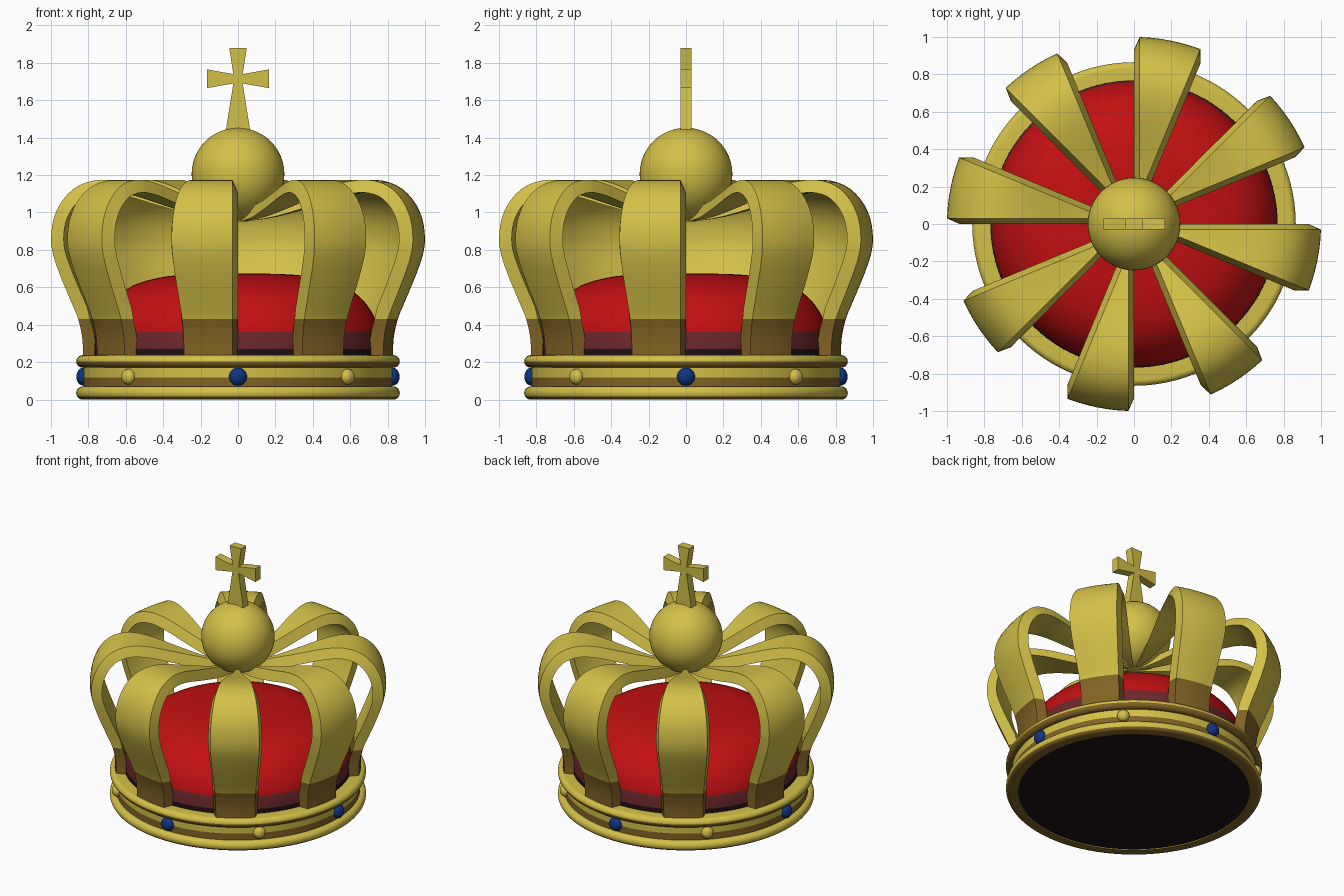
import bpy, bmesh, math
from mathutils import Vector

if "Cube" in bpy.data.objects:
    bpy.data.objects.remove(bpy.data.objects["Cube"])


def mat(name, rgb):
    m = bpy.data.materials.new(name)
    m.diffuse_color = (*rgb, 1)
    m.use_nodes = True
    m.node_tree.nodes["Principled BSDF"].inputs["Base Color"].default_value = m.diffuse_color
    return m


GOLD = mat("gold", (0.65, 0.53, 0.065))
BROWN = mat("dark_gold", (0.22, 0.125, 0.018))
RED = mat("red_velvet", (0.54, 0.005, 0.006))
DARK_RED = mat("dark_red", (0.15, 0.02, 0.025))
BLACK = mat("near_black", (0.013, 0.006, 0.007))
BLUE = mat("blue_gem", (0.005, 0.035, 0.22))


def finish(name, bm, mats, rule=None, angle=40):
    bmesh.ops.remove_doubles(bm, verts=bm.verts, dist=1e-5)
    bmesh.ops.recalc_face_normals(bm, faces=bm.faces)
    if rule:
        for f in bm.faces:
            f.material_index = rule(f.calc_center_median())
    me = bpy.data.meshes.new(name)
    bm.to_mesh(me)
    bm.free()
    for m in mats:
        me.materials.append(m)
    ob = bpy.data.objects.new(name, me)
    bpy.context.collection.objects.link(ob)
    bpy.ops.object.select_all(action='DESELECT')
    ob.select_set(True)
    bpy.context.view_layer.objects.active = ob
    bpy.ops.object.shade_smooth_by_angle(angle=math.radians(angle))
    return ob


def smooth_curve(pts, n=4):
    """Catmull-Rom curve through the points."""
    v = [Vector(p) for p in pts]
    v = [2 * v[0] - v[1]] + v + [2 * v[-1] - v[-2]]
    out = []
    for i in range(1, len(v) - 2):
        a, b, c, d = v[i - 1:i + 3]
        for k in range(n):
            t = k / n
            out.append(0.5 * (2 * b + (c - a) * t + (2 * a - 5 * b + 4 * c - d) * t * t
                              + (3 * b - a - 3 * c + d) * t ** 3))
    return out + [v[-2]]


def lathe(name, profile, mats, rule=None, closed=False, n=96, angle=40):
    bm = bmesh.new()
    rings = []
    for r, z in profile:
        rings.append([bm.verts.new((r * math.cos(2 * math.pi * i / n),
                                    r * math.sin(2 * math.pi * i / n), z)) for i in range(n)])
    for j in range(len(rings) if closed else len(rings) - 1):
        a, b = rings[j], rings[(j + 1) % len(rings)]
        for i in range(n):
            k = (i + 1) % n
            bm.faces.new((a[i], a[k], b[k], b[i]))
    return finish(name, bm, mats, rule, angle)


# Base rings: rounded outside, flat shelf inside
def base_ring(name, zc, half, r_in, split):
    prof = [(r_in, zc - half)]
    prof += [(0.832 + 0.033 * math.cos(a), zc + half * math.sin(a))
             for a in [math.radians(-90 + 15 * i) for i in range(13)]]
    prof += [(r_in, zc + half)]
    lathe(name, prof, [GOLD, BROWN], lambda c: 1 if c.z < split else 0, True)


base_ring("lower_ring", 0.035, 0.035, 0.78, 0.018)
base_ring("upper_ring", 0.204, 0.033, 0.75, 0.204)

# Band between the rings
lathe("band", [(0.825, 0.05), (0.825, 0.118), (0.825, 0.19)], [GOLD, BROWN],
      lambda c: 1 if c.z < 0.118 else 0)

# Underside
lathe("underside", [(0.0, 0.006), (0.79, 0.006)], [BLACK])

# Velvet cap
cap = [(0.765, 0.2), (0.768, 0.27), (0.757, 0.36), (0.725, 0.45), (0.66, 0.54),
       (0.56, 0.61), (0.42, 0.652), (0.25, 0.67), (0.0, 0.675)]
lathe("velvet_cap", smooth_curve(cap), [RED, DARK_RED, BLACK],
      lambda c: 2 if c.z < 0.27 else 1 if c.z < 0.36 else 0)

# Arches: a profile swept over a 22.5 degree sector, outer face slightly narrower
outer = smooth_curve([(0.83, 0.2), (0.832, 0.32), (0.855, 0.43), (0.9, 0.54), (0.95, 0.66),
                      (0.988, 0.77), (1.0, 0.86), (0.985, 0.97), (0.935, 1.07),
                      (0.85, 1.145), (0.73, 1.175), (0.59, 1.157), (0.4, 1.1),
                      (0.2, 1.045), (0.04, 1.02)], 3)
inner = []
for i, p in enumerate(outer):
    t = (outer[min(i + 1, len(outer) - 1)] - outer[max(i - 1, 0)]).normalized()
    q = p + Vector((-t.y, t.x)) * 0.068
    if p.y < 0.431:
        q.y = p.y  # keep the colour break level
    inner.append(Vector((max(q.x, 0.02), q.y)))
SEG, SECTOR = 6, math.radians(22.5)


def arch(name, start):
    bm = bmesh.new()

    def row(p, inset):
        e = min(inset / p.x, SECTOR * 0.3)
        angs = [start - e - (SECTOR - 2 * e) * i / SEG for i in range(SEG + 1)]
        return [bm.verts.new((p.x * math.cos(a), p.x * math.sin(a), p.y)) for a in angs]

    # each section is a closed loop: outer row, then inner row back again
    loops = [row(o, 0.03) + row(q, 0.0)[::-1] for o, q in zip(outer, inner)]
    m = len(loops[0])
    for a, b in zip(loops, loops[1:]):
        for i in range(m):
            k = (i + 1) % m
            bm.faces.new((a[i], a[k], b[k], b[i]))
    bm.faces.new(loops[0])
    bm.faces.new(loops[-1])
    finish(name, bm, [GOLD, BROWN], lambda c: 1 if c.z < 0.43 else 0, 30)


for k in range(8):
    arch(f"arch_{k + 1}", k * math.pi / 4)


# Orb and gems
def ball(name, loc, scale, rot, m, seg=24):
    bm = bmesh.new()
    bmesh.ops.create_uvsphere(bm, u_segments=seg, v_segments=seg // 2, radius=1)
    ob = finish(name, bm, [m], angle=60)
    ob.location, ob.scale, ob.rotation_euler = loc, scale, (0, 0, rot)


ball("orb", (0, 0, 1.205), (0.248,) * 3, 0, GOLD, 48)
for k in range(8):
    a = k * math.pi / 4
    blue = k % 2 == 0
    s = 0.048 if blue else 0.042
    ball(f"gem_{k + 1}", (0.827 * math.cos(a), 0.827 * math.sin(a), 0.122),
         (0.037, s, s), a, BLUE if blue else GOLD)

# Flared cross on top
half = [(0.047, 1.88), (0.025, 1.74), (0.165, 1.765), (0.165, 1.665), (0.025, 1.69), (0.068, 1.42)]
outline = half + [(-x, z) for x, z in reversed(half)]
bm = bmesh.new()
face = bm.faces.new([bm.verts.new((x, -0.03, z)) for x, z in outline])
ext = bmesh.ops.extrude_face_region(bm, geom=[face])
bmesh.ops.translate(bm, vec=(0, 0.06, 0),
                    verts=[g for g in ext["geom"] if isinstance(g, bmesh.types.BMVert)])
finish("cross", bm, [GOLD], angle=10)
